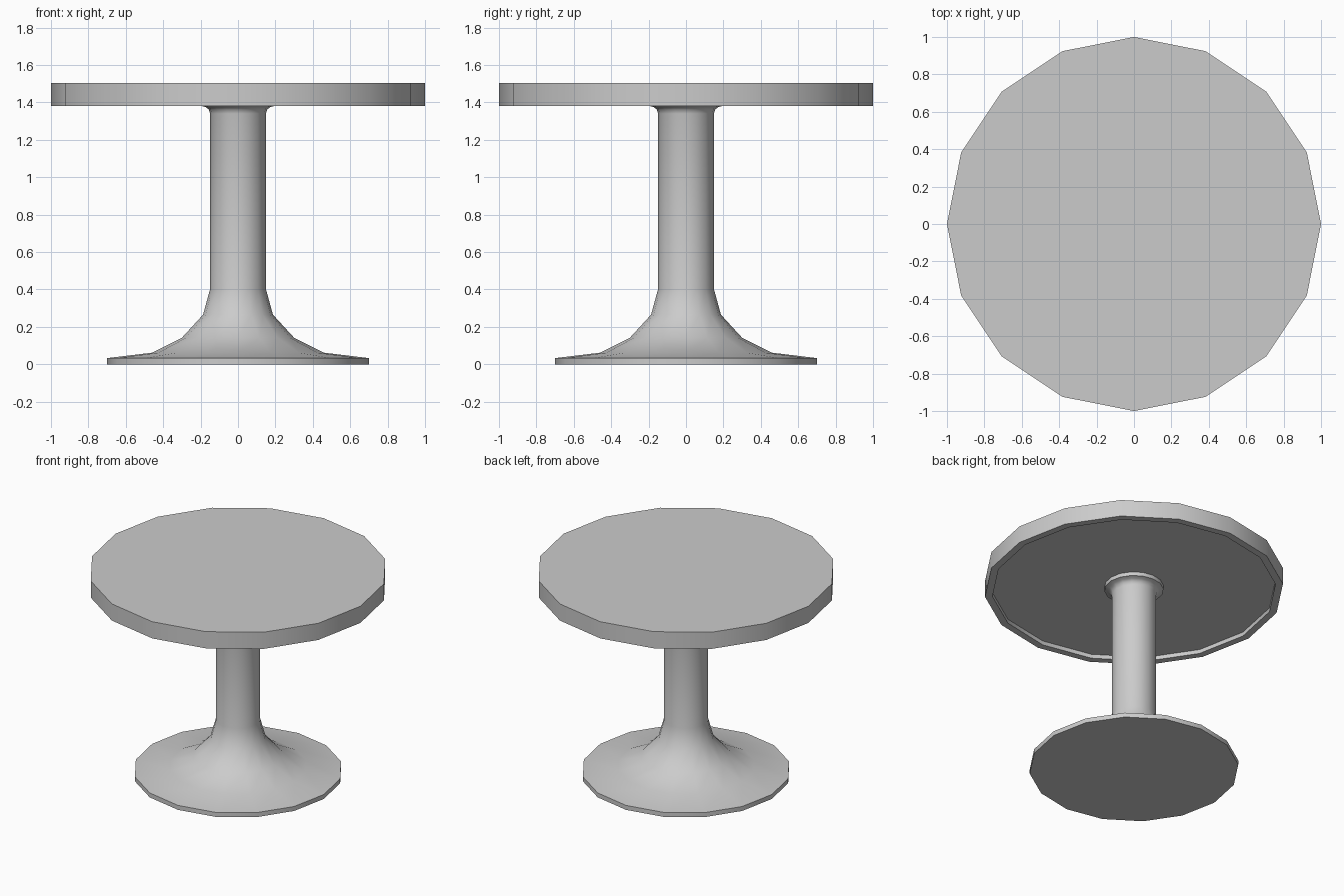
import bpy
import bmesh
from math import cos, sin, tau, radians

SIDES = 16

cube = bpy.data.objects.get("Cube")
if cube:
    bpy.data.objects.remove(cube, do_unlink=True)

grey = bpy.data.materials.new("plain grey")
grey.use_nodes = True
colour = (0.6, 0.6, 0.6, 1)
grey.diffuse_color = colour
grey.node_tree.nodes["Principled BSDF"].inputs["Base Color"].default_value = colour


def lathe(name, profile):
    """Turn a (radius, height) profile about z and cap both ends."""
    bm = bmesh.new()
    rings = [[bm.verts.new((r * cos(tau * i / SIDES), r * sin(tau * i / SIDES), z))
              for i in range(SIDES)] for r, z in profile]
    for low, high in zip(rings, rings[1:]):
        for i in range(SIDES):
            j = (i + 1) % SIDES
            bm.faces.new((low[i], low[j], high[j], high[i]))
    bm.faces.new(rings[0][::-1])
    bm.faces.new(rings[-1])
    bmesh.ops.recalc_face_normals(bm, faces=bm.faces)
    mesh = bpy.data.meshes.new(name)
    bm.to_mesh(mesh)
    bm.free()
    mesh.materials.append(grey)
    obj = bpy.data.objects.new(name, mesh)
    bpy.context.collection.objects.link(obj)
    bpy.ops.object.select_all(action='DESELECT')
    obj.select_set(True)
    bpy.context.view_layer.objects.active = obj
    bpy.ops.object.shade_smooth_by_angle(angle=radians(35))
    return obj


# Round top with a shallow recess underneath
lathe("table_top", [(0.95, 1.41), (0.95, 1.38), (1, 1.38), (1, 1.503)])

# Flared foot, straight column and small collar in one turned piece
lathe("pedestal", [
    (0.7, 0), (0.7, 0.033), (0.46, 0.062), (0.3, 0.142), (0.187, 0.265),
    (0.149, 0.403), (0.149, 1.34), (0.156, 1.362), (0.172, 1.375),
    (0.198, 1.382), (0.198, 1.41),
])
